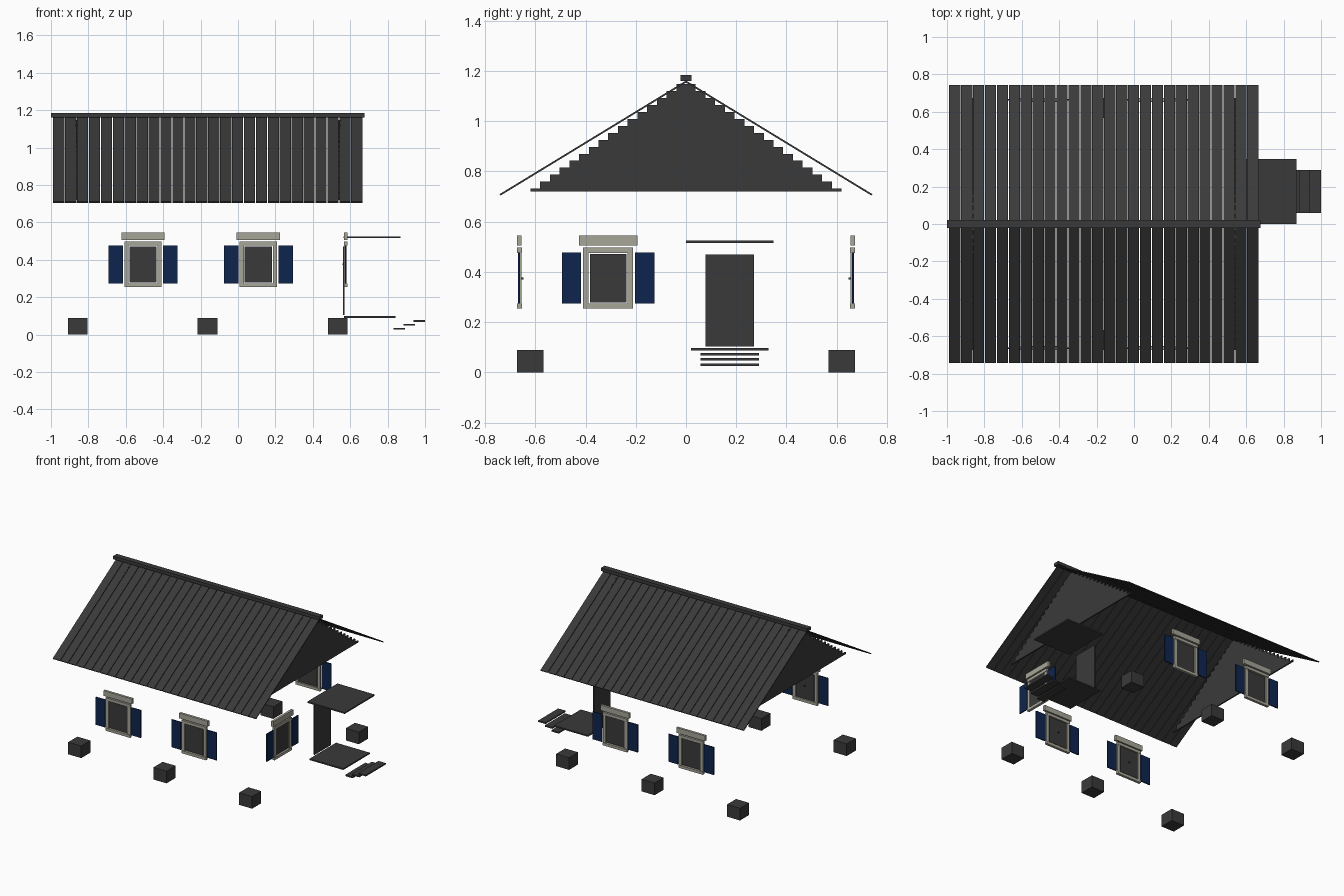
import bpy, bmesh, math
from mathutils import Matrix, Vector

if "Cube" in bpy.data.objects:
    bpy.data.objects.remove(bpy.data.objects["Cube"])


def material(name, rgb):
    m = bpy.data.materials.new(name)
    m.diffuse_color = (*rgb, 1)
    m.use_nodes = True
    m.node_tree.nodes["Principled BSDF"].inputs["Base Color"].default_value = m.diffuse_color
    return m


GREY = material("dark_grey", (0.042, 0.042, 0.042))
CREAM = material("weathered_cream", (0.39, 0.38, 0.315))
NAVY = material("navy_blue", (0.0045, 0.018, 0.075))


def boxes(name, mat, spans, matrix=Matrix()):
    """One object from boxes given as (x0, x1, y0, y1, z0, z1)."""
    bm = bmesh.new()
    for x0, x1, y0, y1, z0, z1 in spans:
        centre = Vector((x0 + x1, y0 + y1, z0 + z1)) / 2
        size = Matrix.Diagonal((x1 - x0, y1 - y0, z1 - z0, 1))
        bmesh.ops.create_cube(bm, size=1, matrix=matrix @ Matrix.Translation(centre) @ size)
    me = bpy.data.meshes.new(name)
    bm.to_mesh(me)
    bm.free()
    me.materials.append(mat)
    ob = bpy.data.objects.new(name, me)
    bpy.context.collection.objects.link(ob)
    return ob


# Roof slopes made of narrow boards with thin gaps
X0, X1, N, GAP = -0.99, 0.667, 26, 0.004
EAVE_Y, EAVE_Z, PEAK_Z = 0.742, 0.71, 1.162
pitch = (X1 - X0) / N
length = math.hypot(EAVE_Y, PEAK_Z - EAVE_Z)
angle = math.atan2(PEAK_Z - EAVE_Z, EAVE_Y)
boards = [(X0 + i * pitch + GAP / 2, X0 + (i + 1) * pitch - GAP / 2, -length, 0, -0.007, 0)
          for i in range(N)]
for name, turn in (("front_roof", 0), ("back_roof", math.pi)):
    # the board layout is mirrored in y only, so x positions stay aligned
    flip = Matrix.Diagonal((1, -1 if turn else 1, 1, 1))
    slope = Matrix.Translation((0, 0, PEAK_Z)) @ flip @ Matrix.Rotation(angle, 4, 'X')
    ob = boxes(name, GREY, boards, slope)
    if turn:
        ob.data.flip_normals()
boxes("ridge_cap", GREY, [(-1.0, 0.676, -0.021, 0.021, 1.161, 1.184)])

# Stepped gable boards
STEP = 0.0387
for name, x in (("left_gable", -0.863), ("right_gable", 0.543)):
    spans = []
    for i in range(16):
        a, b = (15 - i) * STEP, (16 - i) * STEP
        top = 0.732 + i * 0.0277
        spans += [(x - 0.005, x + 0.005, a, b, 0.72, top),
                  (x - 0.005, x + 0.005, -b, -a, 0.72, top)]
    boxes(name, GREY, spans)

# Foundation blocks
boxes("foundation_blocks", GREY,
      [(x - 0.053, x + 0.053, y - 0.053, y + 0.053, 0, 0.089)
       for x in (-0.857, -0.163, 0.533) for y in (-0.62, 0.62)])


# Windows: local -y faces outwards
def window(name, x, y, turn):
    m = Matrix.Translation((x, y, 0)) @ Matrix.Rotation(turn, 4, 'Z')
    boxes(name + "_frame", CREAM,
          [(-0.1, 0.1, -0.017, 0.002, 0.254, 0.274),
           (-0.1, 0.1, -0.017, 0.002, 0.476, 0.497),
           (-0.1, -0.078, -0.013, 0, 0.274, 0.476),
           (0.078, 0.1, -0.013, 0, 0.274, 0.476)], m)
    boxes(name + "_lintel", CREAM, [(-0.116, 0.116, -0.018, 0, 0.506, 0.545)], m)
    boxes(name + "_pane", GREY, [(-0.073, 0.073, -0.009, -0.002, 0.279, 0.471)], m)
    boxes(name + "_handle", GREY, [(-0.004, 0.004, -0.002, 0.008, 0.371, 0.379)], m)
    boxes(name + "_shutters", NAVY,
          [(-0.184, -0.107, -0.013, -0.005, 0.274, 0.477),
           (0.107, 0.184, -0.013, -0.005, 0.274, 0.477)], m)


for side, x in (("left", -0.508), ("right", 0.109)):
    window("front_" + side + "_window", x, -0.655, 0)
    window("back_" + side + "_window", x, 0.655, math.pi)
window("end_window", 0.568, -0.31, math.pi / 2)

# Entrance: door, canopy, deck and floating steps
boxes("door", GREY, [(0.561, 0.569, 0.078, 0.27, 0.104, 0.47)])
boxes("canopy", GREY, [(0.565, 0.868, 0, 0.348, 0.515, 0.525)])
boxes("deck", GREY, [(0.568, 0.842, 0.02, 0.328, 0.088, 0.098)])
boxes("steps", GREY, [(0.832 + i * 0.0535, 0.892 + i * 0.0535, 0.058, 0.29,
                       0.026 + i * 0.021, 0.036 + i * 0.021) for i in range(3)])
